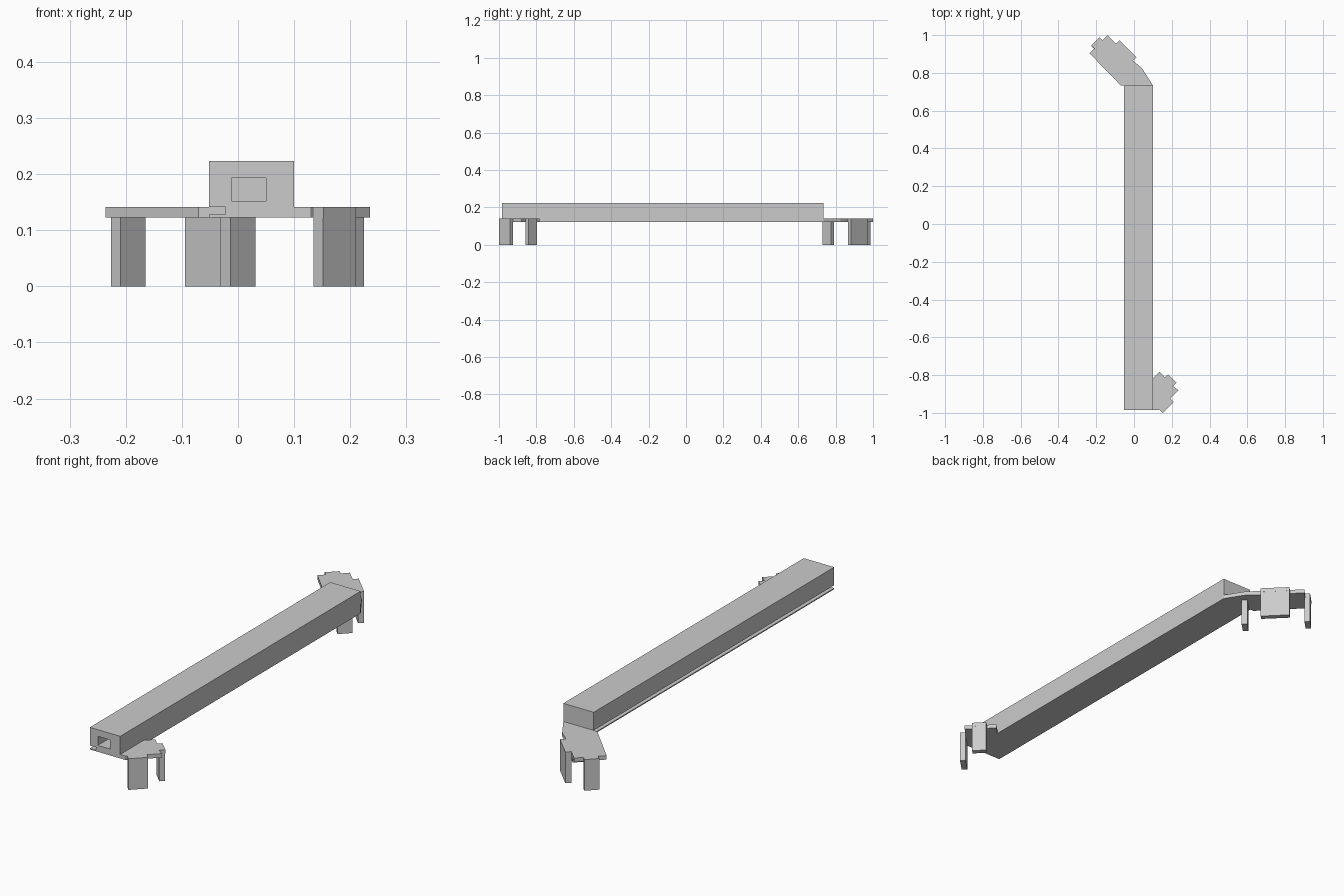
import bpy
import bmesh
from mathutils import Vector

old = bpy.data.objects.get("Cube")
if old:
    bpy.data.objects.remove(old, do_unlink=True)

grey = bpy.data.materials.new("plain_grey")
grey.use_nodes = True
colour = (0.6, 0.6, 0.6, 1)
grey.diffuse_color = colour
grey.node_tree.nodes["Principled BSDF"].inputs["Base Color"].default_value = colour

FLOOR, DECK = 0.123, 0.141   # underside and top of the end plates
FRONT, BACK = -0.985, 0.734  # ends of the bar
LEFT, RIGHT = 0.1, -0.052    # sides of the bar


def prism(name, points, sweep):
    """Extrude a flat outline of 3D points along a vector."""
    bm = bmesh.new()
    face = bm.faces.new([bm.verts.new(p) for p in points])
    out = bmesh.ops.extrude_face_region(bm, geom=[face])
    moved = [v for v in out["geom"] if isinstance(v, bmesh.types.BMVert)]
    bmesh.ops.translate(bm, verts=moved, vec=sweep)
    bmesh.ops.recalc_face_normals(bm, faces=bm.faces)
    mesh = bpy.data.meshes.new(name)
    bm.to_mesh(mesh)
    bm.free()
    mesh.materials.append(grey)
    obj = bpy.data.objects.new(name, mesh)
    bpy.context.collection.objects.link(obj)
    return obj


def plate(name, outline):
    return prism(name, [(x, y, FLOOR) for x, y in outline], (0, 0, DECK - FLOOR))


def leg(name, centre, along, length, thick=0.025):
    """Upright slab whose long side runs along a diagonal."""
    c = Vector(centre)
    a = Vector(along).normalized() * length / 2
    n = Vector((-a.y, a.x)).normalized() * thick / 2
    corners = [c + a + n, c - a + n, c - a - n, c + a - n]
    return prism(name, [(p.x, p.y, 0) for p in corners], (0, 0, FLOOR))


# Bar with a side groove along its whole length
groove = -0.022
profile = [(RIGHT, 0.223), (LEFT, 0.223), (LEFT, FLOOR), (RIGHT, FLOOR),
           (RIGHT, 0.128), (groove, 0.128), (groove, DECK), (RIGHT, DECK)]
bar = prism("bar", [(x, FRONT, z) for x, z in profile], (0, BACK - FRONT, 0))

# Rectangular socket in the front end
socket = [(-0.012, 0.152), (0.05, 0.152), (0.05, 0.193), (-0.012, 0.193)]
cutter = prism("socket_cutter", [(x, FRONT - 0.05, z) for x, z in socket], (0, 0.35, 0))
cutter.hide_render = True
cut = bar.modifiers.new("socket", "BOOLEAN")
cut.operation = "DIFFERENCE"
cut.solver = "EXACT"
cut.object = cutter
bpy.context.view_layer.objects.active = bar
bpy.ops.object.modifier_apply(modifier=cut.name)
bpy.data.objects.remove(cutter, do_unlink=True)

# Back plate, angled, with tabs over its outer legs
plate("back_plate", [
    (-0.07, BACK), (LEFT, BACK), (0.042, 0.825), (-0.005, 0.865),
    (0.013, 0.883), (-0.077, 0.973), (-0.095, 0.955), (-0.14, 1.0),
    (-0.167, 0.972), (-0.183, 0.988), (-0.227, 0.944), (-0.21, 0.928),
    (-0.236, 0.904)])
leg("back_wide_leg", (-0.041, 0.919), (1, -1), 0.127)
leg("back_inner_leg", (0, 0.761), (1, 1), 0.062)
leg("back_outer_leg", (-0.196, 0.957), (1, 1), 0.062)

# Front plate on the left side of the bar
plate("front_plate", [
    (LEFT, FRONT), (0.13, FRONT), (0.134, -0.982), (0.152, -1.0),
    (0.21, -0.942), (0.192, -0.924), (0.235, -0.88), (0.207, -0.859),
    (0.225, -0.841), (0.181, -0.797), (0.163, -0.812), (0.135, -0.782),
    (LEFT, -0.817)])
leg("front_wide_leg", (0.172, -0.962), (1, 1), 0.082)
leg("front_thin_leg", (0.194, -0.828), (1, -1), 0.062)
